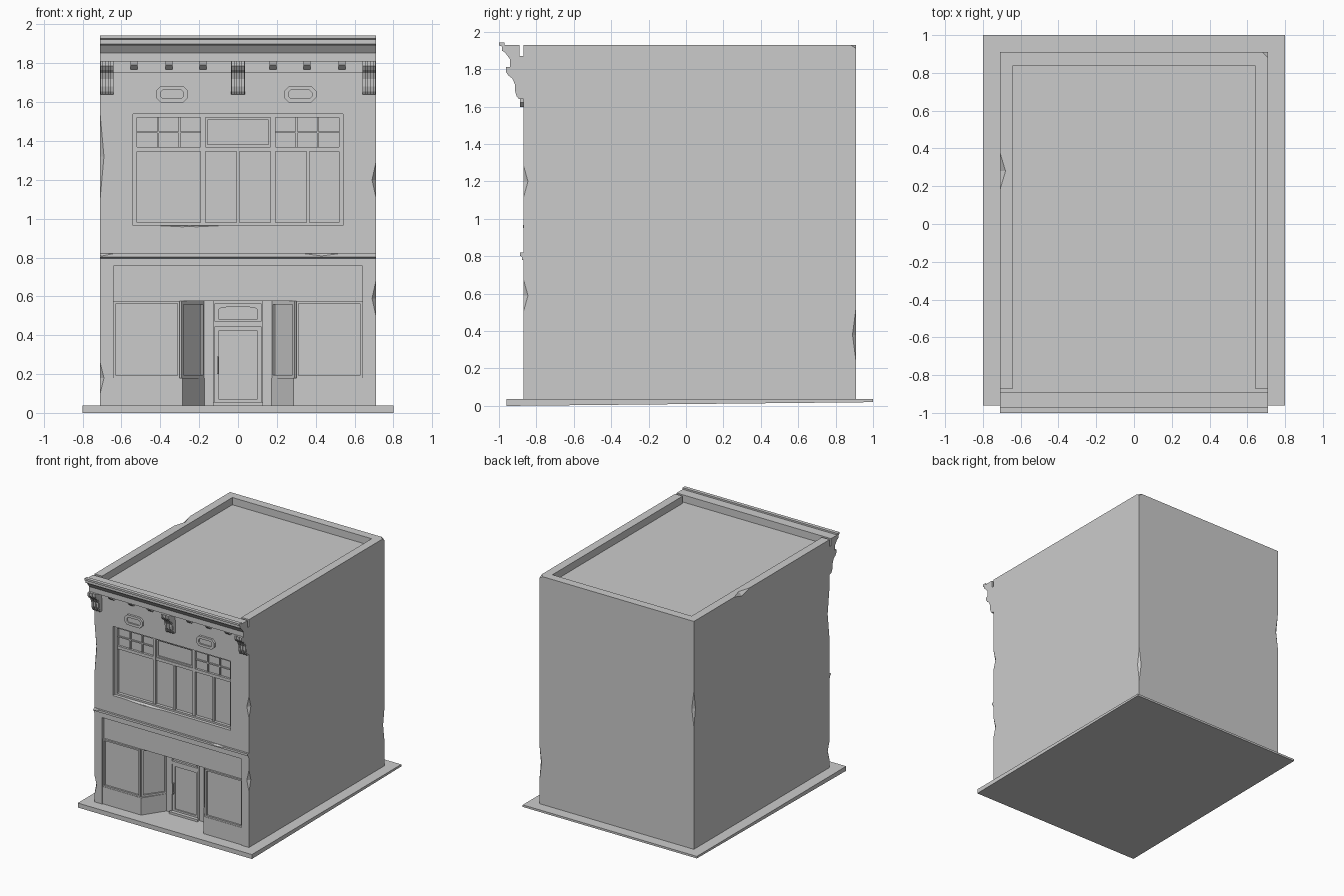
import bpy, bmesh, math
from mathutils import Vector, Matrix

if "Cube" in bpy.data.objects:
    bpy.data.objects.remove(bpy.data.objects["Cube"], do_unlink=True)

grey = bpy.data.materials.new("plain grey")
grey.use_nodes = True
grey.diffuse_color = (0.6, 0.6, 0.6, 1)
grey.node_tree.nodes["Principled BSDF"].inputs["Base Color"].default_value = (0.6, 0.6, 0.6, 1)


def finish(name, bm):
    bmesh.ops.recalc_face_normals(bm, faces=bm.faces)
    mesh = bpy.data.meshes.new(name)
    bm.to_mesh(mesh)
    bm.free()
    mesh.materials.append(grey)
    ob = bpy.data.objects.new(name, mesh)
    bpy.context.collection.objects.link(ob)
    return ob


def prism(name, points, lo, hi, axis="z"):
    """Extrude a closed outline: plan (x,y) along z, section (y,z) along x, face (x,z) along y."""
    place = {"z": lambda p, h: (p[0], p[1], h),
             "x": lambda p, h: (h, p[0], p[1]),
             "y": lambda p, h: (p[0], h, p[1])}[axis]
    bm = bmesh.new()
    face = bm.faces.new([bm.verts.new(place(p, lo)) for p in points])
    new = bmesh.ops.extrude_face_region(bm, geom=[face])["geom"]
    step = Vector(place((0, 0), hi - lo))
    bmesh.ops.translate(bm, verts=[v for v in new if isinstance(v, bmesh.types.BMVert)], vec=step)
    return finish(name, bm)


def box(name, x0, x1, y0, y1, z0, z1):
    return prism(name, [(x0, y0), (x1, y0), (x1, y1), (x0, y1)], z0, z1)


def bar(name, p, q, z0, z1, out=0.015):
    """Slab standing on the plan line p-q, projecting to the right of its direction."""
    p, q = Vector(p), Vector(q)
    d = (q - p).normalized()
    n = Vector((d.y, -d.x))
    return prism(name, [p - n * .005, p + n * out, q + n * out, q - n * .005], z0, z1)


def frame(name, p, q, z0, z1, w=0.015, out=0.015):
    """Four bars around a pane on the plan line p-q."""
    p, q = Vector(p), Vector(q)
    d = (q - p).normalized() * w
    bar(name + "_sill", p, q, z0, z0 + w, out)
    bar(name + "_head", p, q, z1 - w, z1, out)
    bar(name + "_jamb_a", p, p + d, z0 + w, z1 - w, out)
    bar(name + "_jamb_b", q - d, q, z0 + w, z1 - w, out)


def cut(ob, cutter):
    mod = ob.modifiers.new("cut", "BOOLEAN")
    mod.operation = "DIFFERENCE"
    mod.solver = "EXACT"
    mod.object = cutter
    bpy.context.view_layer.objects.active = ob
    bpy.ops.object.modifier_apply(modifier=mod.name)
    bpy.data.objects.remove(cutter, do_unlink=True)


def chip(ob, centre, size):
    """Knock a shallow pointed chip out of an edge."""
    bm = bmesh.new()
    bmesh.ops.create_uvsphere(bm, u_segments=4, v_segments=2, radius=1,
                              matrix=Matrix.Translation(centre) @ Matrix.Diagonal((*size, 1)))
    cut(ob, finish("chip_cutter", bm))


# Ground slab, slightly thinner at the back
prism("ground_slab", [(-.96, 0), (1, .02), (1, .037), (-.96, .037)], -.8, .8, "x")

# Main block with sunken roof, upper window opening and shop front
FRONT, SHOP, DEEP, GLASS = -.87, -.845, -.68, -.82
body = box("building", -.71, .71, FRONT, .91, .03, 1.93)
cut(body, box("roof_cutter", -.64, .64, -.95, .84, 1.87, 2))
cut(body, box("window_cutter", -.54, .54, -1, GLASS, .96, 1.54))
cut(body, box("shop_cutter", -.64, .64, -1, SHOP, .037, .755))
cut(body, prism("entry_cutter", [(-.395, -1), (-.3, SHOP), (-.18, DEEP), (.18, DEEP),
                                 (.3, SHOP), (.395, -1)], .037, .575))
for x, z, length in ((-.71, 1.32, .22), (.71, 1.2, .09), (.71, .59, .09), (-.71, .18, .08)):
    chip(body, (x, FRONT, z), (.02, .025, length))
chip(body, (-.71, .28, 1.93), (.03, .1, .03))
chip(body, (.71, .91, .38), (.02, .02, .15))
chip(body, (-.71, .91, 1.2), (.02, .02, .15))
chip(body, (.71, .91, 1.93), (.03, .03, .02))

# Cornice: flat cap, lip, sloping cove and plain band
prism("cornice", [(-.89, 1.93), (-.97, 1.93), (-.97, 1.943), (-1, 1.943), (-1, 1.927),
                  (-.985, 1.922), (-.985, 1.9), (-.968, 1.89), (-.94, 1.852), (-.94, 1.81),
                  (-.86, 1.81), (-.86, 1.87), (-.89, 1.87)], -.71, .71, "x")
box("frieze_board", -.64, .64, -.878, -.865, 1.75, 1.815)

# Scrolled brackets with raised ribs
scroll = [(-.86, 1.812), (-.955, 1.812), (-.955, 1.785), (-.94, 1.765), (-.92, 1.75),
          (-.907, 1.72), (-.905, 1.68), (-.897, 1.655), (-.885, 1.64), (-.86, 1.64)]
rib = [(y if y > -.87 else y - .008, z) for y, z in scroll]
for i, x in enumerate((-.675, 0, .675)):
    prism(f"bracket_{i}", scroll, x - .035, x + .035, "x")
    for off in (-.026, 0, .026):
        prism(f"bracket_rib_{i}", rib, x + off - .007, x + off + .007, "x")

# Small blocks under the cornice
for x in (-.535, -.355, -.18, .18, .355, .535):
    prism("cornice_block", [(-.86, 1.812), (-.92, 1.812), (-.915, 1.79), (-.89, 1.768),
                            (-.86, 1.768)], x - .018, x + .018, "x")


# Eight-sided wall vents: a raised rim around a sunken panel
def octagon(cx, hw, hh, c):
    return [(cx + sx * a, 1.64 + sz * b) for sx, sz, a, b in (
        (-1, -1, hw - c, hh), (1, -1, hw - c, hh), (1, -1, hw, hh - c), (1, 1, hw, hh - c),
        (1, 1, hw - c, hh), (-1, 1, hw - c, hh), (-1, 1, hw, hh - c), (-1, -1, hw, hh - c))]


for x in (-.34, .32):
    rim = prism("vent_rim", octagon(x, .083, .042, .025), -.888, -.865, "y")
    cut(rim, prism("vent_cutter", octagon(x, .06, .022, .012), -.95, -.876, "y"))

# Upper window: frame, mullions, transom and glazing bars
frame("upper_window", (-.54, GLASS), (.54, GLASS), .96, 1.54, .02, .025)


def upright(name, x, w, z0, z1, out=.02):
    bar(name, (x - w, GLASS), (x + w, GLASS), z0, z1, out)


for x in (-.18, .18):
    upright("window_mullion", x, .012, .98, 1.52)
bar("window_transom", (-.52, GLASS), (.52, GLASS), 1.345, 1.37, .018)
for x in (0, .36):
    upright("sash_post", x, .008, .98, 1.345)
for x0, x1 in ((-.52, -.192), (.192, .52)):
    bar("glazing_bar", (x0, GLASS), (x1, GLASS), 1.44, 1.45, .01)
    for t in (1 / 3, 2 / 3):
        upright("glazing_post", x0 + (x1 - x0) * t, .005, 1.37, 1.52, .01)
frame("middle_transom_light", (-.168, GLASS), (.168, GLASS), 1.37, 1.52, .012, .01)
sill = box("upper_sill", -.54, .54, -.872, -.82, .95, .966)
chip(sill, (-.25, -.872, .966), (.2, .02, .01))

# Belt course between the floors
belt = prism("belt_course", [(-.86, .82), (-.887, .82), (-.887, .802), (-.876, .796),
                             (-.876, .78), (-.86, .78)], -.71, .71, "x")
chip(belt, (.43, -.887, .82), (.09, .015, .012))
chip(belt, (-.7, -.887, .82), (.06, .015, .012))

# Shop windows, angled returns and bulkheads on both sides of the entry
for s, side in ((-1, "right"), (1, "left")):
    def run(name, a, b, maker, *args):
        a, b = (s * a[0], a[1]), (s * b[0], b[1])
        maker(name, *((a, b) if s < 0 else (b, a)), *args)
    run(side + "_shop_window", (.64, SHOP), (.3, SHOP), frame, .18, .575, .012)
    run(side + "_return_window", (.3, SHOP), (.18, DEEP), frame, .18, .575, .016, .012)
    plan = [(s * x, y) for x, y in ((.64, -.863), (.285, -.863), (.17, -.69),
                                    (.17, -.67), (.64, -.67))]
    prism(side + "_bulkhead", plan, .03, .18)
    run(side + "_entry_post", (.18, DEEP), (.13, DEEP), bar, .037, .575, .012)

# Entry door with a transom light, handle and step
frame("door_frame", (-.13, DEEP), (.13, DEEP), .037, .575, .012, .02)
bar("door_transom", (-.118, DEEP), (.118, DEEP), .445, .47, .018)
frame("door_leaf", (-.118, DEEP), (.118, DEEP), .05, .445, .02, .01)
arch = [(.1 * math.cos(math.pi * i / 8), .535 + .015 * math.sin(math.pi * i / 8)) for i in range(9)]
prism("transom_panel", arch + [(-.1, .48), (.1, .48)], DEEP - .008, DEEP + .01, "y")
box("door_handle", -.108, -.1, DEEP - .03, DEEP - .02, .2, .29)
for z in (.205, .28):
    box("handle_mount", -.108, -.1, DEEP - .025, DEEP, z, z + .008)
box("door_step", -.13, .13, DEEP - .04, DEEP + .01, .03, .055)
